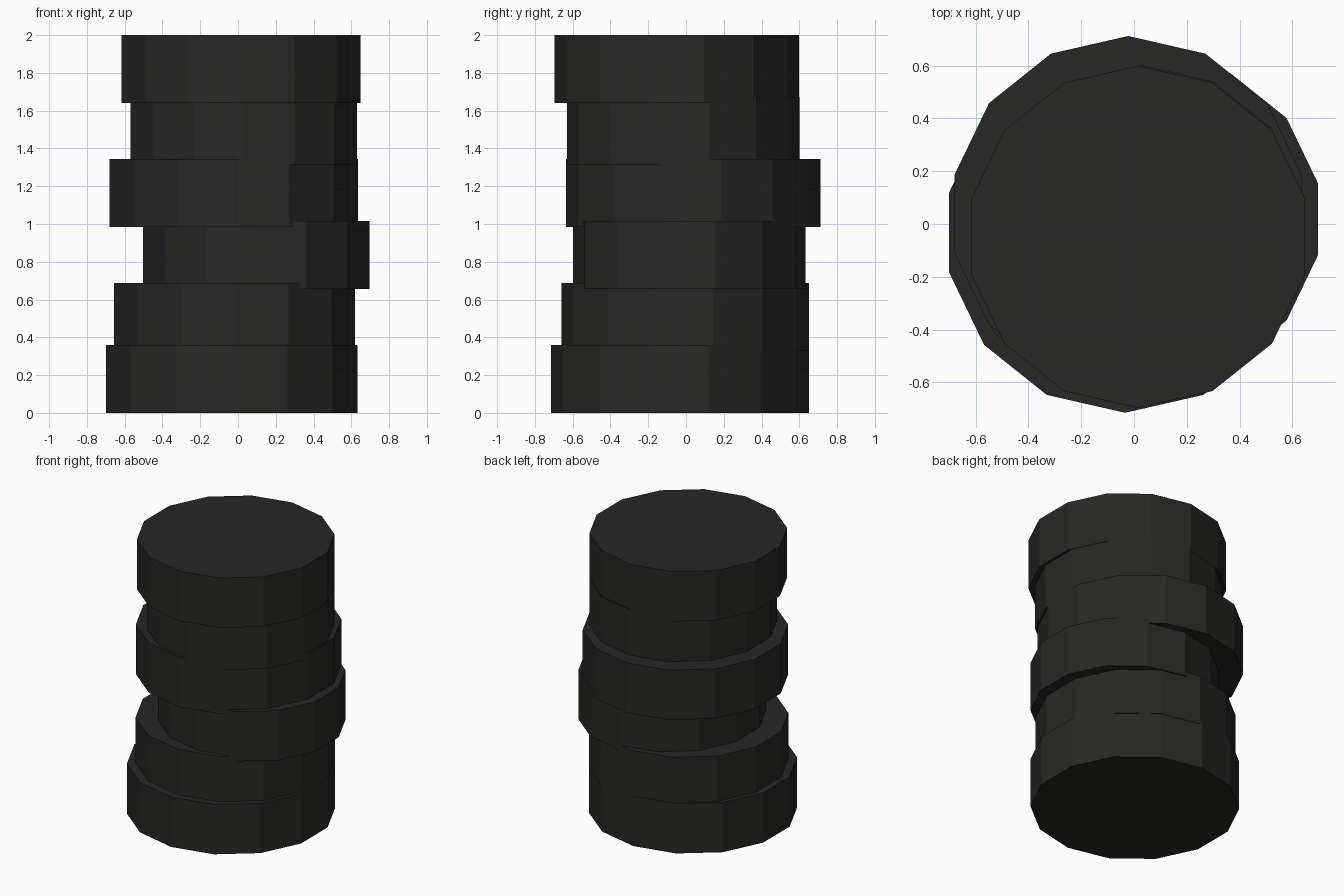
import bpy

if "Cube" in bpy.data.objects:
    bpy.data.objects.remove(bpy.data.objects["Cube"])

# near-black material
mat = bpy.data.materials.new("charcoal")
mat.diffuse_color = (0.02, 0.02, 0.019, 1)
mat.use_nodes = True
mat.node_tree.nodes["Principled BSDF"].inputs["Base Color"].default_value = mat.diffuse_color

HEIGHT, STEP = 0.36, 0.328  # neighbouring discs overlap slightly

# uneven stack of discs, bottom to top: centre x, centre y, radius
discs = [
    (-0.034, -0.032, 0.683),
    (-0.018, -0.004, 0.655),
    (0.097, 0.018, 0.615),
    (-0.022, 0.038, 0.674),
    (0.031, -0.014, 0.615),
    (0.016, -0.049, 0.648),
]

for i, (x, y, r) in enumerate(discs):
    bpy.ops.mesh.primitive_cylinder_add(
        vertices=14, radius=r, depth=HEIGHT,
        location=(x, y, i * STEP + HEIGHT / 2))
    disc = bpy.context.object
    disc.name = f"stacked_disc_{i + 1}"
    disc.data.materials.append(mat)
